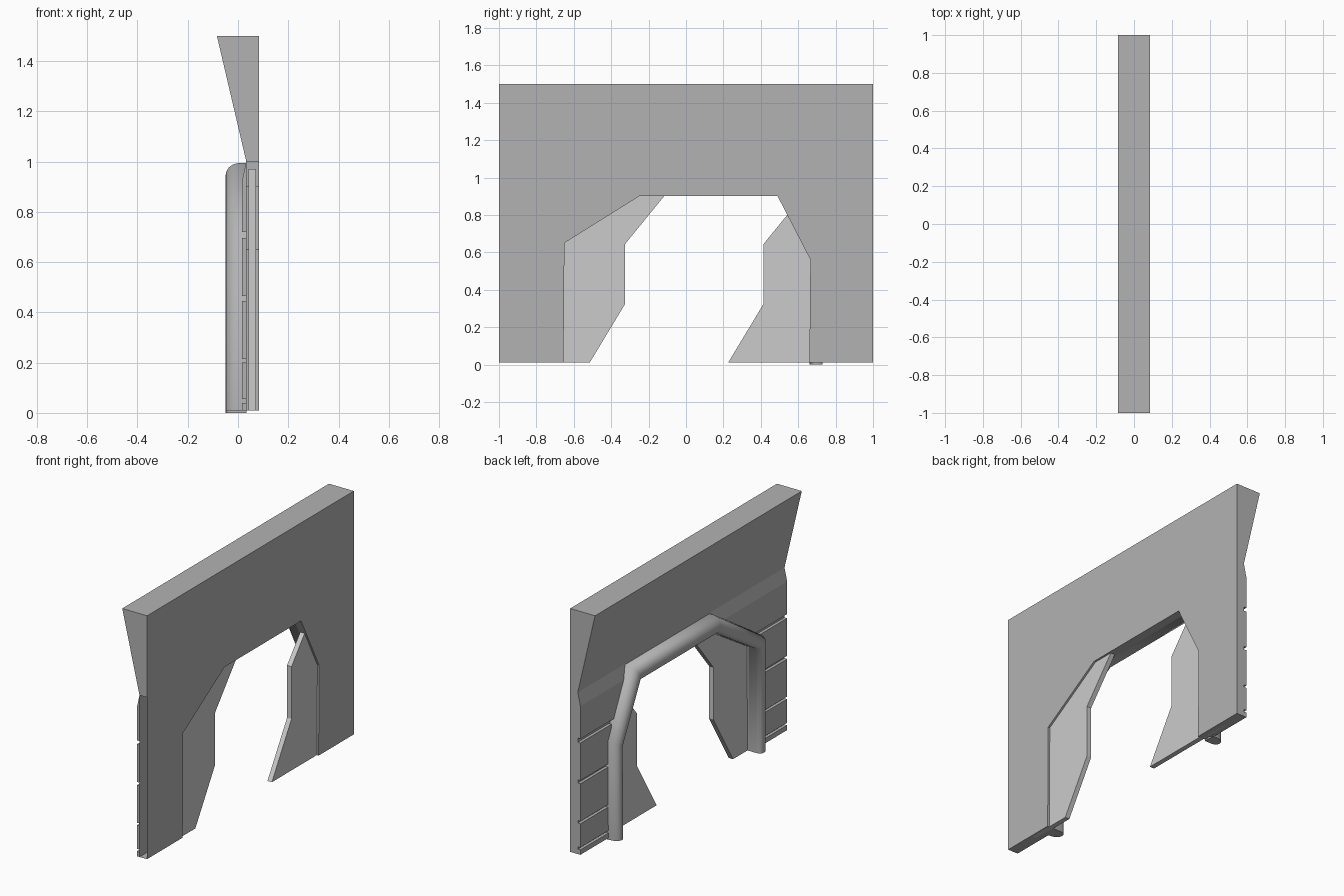
import bpy, bmesh

if "Cube" in bpy.data.objects:
    bpy.data.objects.remove(bpy.data.objects["Cube"])

BACK, FACE, BOARD, OVERHANG = 0.084, 0.033, 0.015, -0.084
BASE = 0.01
ARCH = [(-0.655, BASE), (-0.65, 0.65), (-0.25, 0.9),
        (0.49, 0.9), (0.665, 0.56), (0.66, BASE)]


def material(name, g):
    m = bpy.data.materials.new(name)
    m.diffuse_color = (g, g, g, 1)
    m.use_nodes = True
    m.node_tree.nodes["Principled BSDF"].inputs["Base Color"].default_value = m.diffuse_color
    return m


WALL_GREY = material("wall_grey", 0.45)


def finish(bm, name, mat=WALL_GREY):
    bmesh.ops.recalc_face_normals(bm, faces=bm.faces)
    me = bpy.data.meshes.new(name)
    bm.to_mesh(me)
    bm.free()
    ob = bpy.data.objects.new(name, me)
    bpy.context.collection.objects.link(ob)
    if mat:
        me.materials.append(mat)
    return ob


def slab(outline, x0, x1):
    """Extrude a y-z outline along x."""
    bm = bmesh.new()
    a, b = [[bm.verts.new((x, y, z)) for y, z in outline] for x in (x0, x1)]
    n = len(outline)
    bm.faces.new(a)
    bm.faces.new(b[::-1])
    for i in range(n):
        j = (i + 1) % n
        bm.faces.new((a[i], b[i], b[j], a[j]))
    return bm


# Wall with arched opening; upper part leans out, one end is open
bm = slab([(-1, BASE)] + ARCH + [(1, BASE), (1, 1.5), (-1, 1.5)], FACE, BACK)
bmesh.ops.recalc_face_normals(bm, faces=bm.faces)
bmesh.ops.bisect_plane(bm, geom=bm.verts[:] + bm.edges[:] + bm.faces[:],
                       plane_co=(0, 0, 1), plane_no=(0, 0, 1))
for v in bm.verts:
    if v.co.z > 1.4 and v.co.x < 0.05:
        v.co.x = OVERHANG
ends = [f for f in bm.faces
        if f.calc_center_median().y < -0.999 and f.calc_center_median().z < 1]
bmesh.ops.delete(bm, geom=ends, context='FACES_ONLY')
bmesh.ops.dissolve_limit(bm, angle_limit=0.001, verts=bm.verts, edges=bm.edges)
finish(bm, "wall")

# Rows of cladding boards on both sides; the top one follows the arch
# and tapers back into the wall under the overhang
ROWS = [(BASE, 0.04), (0.055, 0.2), (0.215, 0.445), (0.465, 0.695)]
for side, s, shoulder in (("left", -1, (0.66, 0.36, 0.27)),
                          ("right", 1, (0.65, 0.56, 0.54))):
    for i, (z0, z1) in enumerate(ROWS):
        bm = slab([(s * 0.7, z0), (s, z0), (s, z1), (s * 0.7, z1)], BOARD, FACE)
        finish(bm, f"cladding_{side}_{i}")
    y0, y1, y2 = shoulder
    bm = slab([(s * y0, 0.72), (s, 0.72), (s, 0.92), (s * y1, 0.92)], BOARD, FACE)
    finish(bm, f"cladding_{side}_top")
    bm = slab([(s * y1, 0.92), (s, 0.92), (s, 1), (s * y2, 1)], BOARD, FACE)
    for v in bm.verts:
        if v.co.z > 0.99:
            v.co.x = FACE
    bmesh.ops.remove_doubles(bm, verts=bm.verts, dist=0.0001)
    finish(bm, f"cladding_{side}_taper")

# Rounded frame swept around the opening, between inner and outer paths
inner = [(-0.655, BASE)] + ARCH[1:-1] + [(0.66, 0)]
outer = [(-0.73, BASE), (-0.73, 0.7), (-0.275, 0.995),
         (0.545, 0.995), (0.735, 0.6), (0.73, 0)]
section = [(0, FACE), (0, -0.02), (0.07, -0.038), (0.22, -0.047), (0.42, -0.05),
           (0.62, -0.047), (0.8, -0.037), (0.93, -0.02), (1, 0.005), (1, FACE)]
bm = bmesh.new()
rings = [[bm.verts.new((x, a[0] + (b[0] - a[0]) * t, a[1] + (b[1] - a[1]) * t))
          for t, x in section] for a, b in zip(inner, outer)]
for r, q in zip(rings, rings[1:]):
    for i in range(len(section) - 1):
        bm.faces.new((r[i], r[i + 1], q[i + 1], q[i]))
for r in (rings[0], rings[-1]):
    bm.faces.new(r)
frame = finish(bm, "arch_frame")
bpy.context.view_layer.objects.active = frame
frame.select_set(True)
bpy.ops.object.shade_smooth_by_angle(angle=1.15)

# Sliding door halves with interlocking edges, pulled apart into the wall
edge = [(-0.145, BASE), (0.045, 0.325), (0.045, 0.645), (0.31, 0.97)]
for name, shift, end in (("left", -0.37, -0.8), ("right", 0.37, 0.85)):
    pts = [(y + shift, z) for y, z in edge] + [(end, 0.97), (end, BASE)]
    finish(slab(pts, 0.042, 0.072), f"door_{name}", None)
